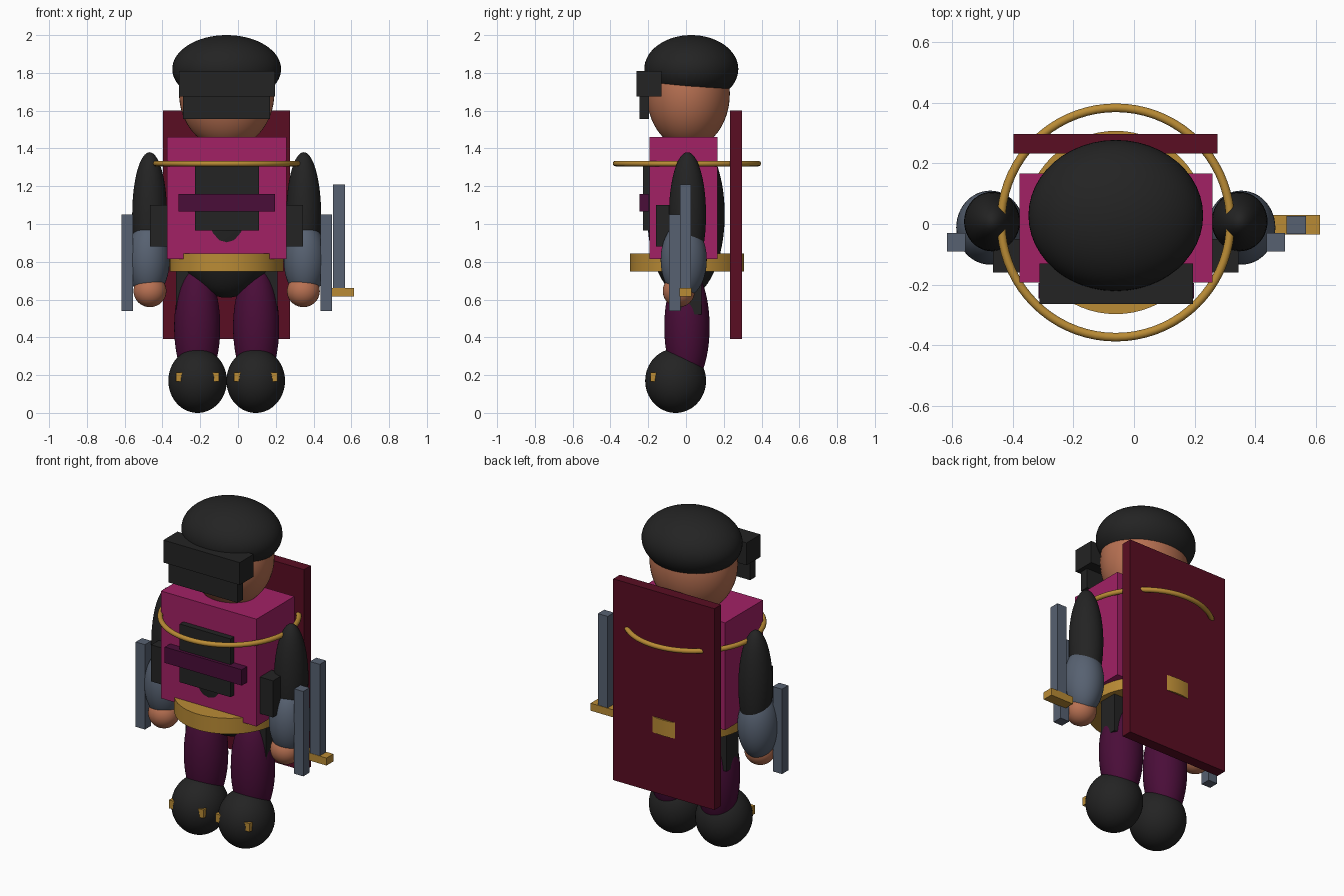
import bpy, bmesh, math
from mathutils import Matrix, Vector

if "Cube" in bpy.data.objects:
    bpy.data.objects.remove(bpy.data.objects["Cube"])

CX = -0.06  # body midline


def material(name, rgb):
    m = bpy.data.materials.new(name)
    m.diffuse_color = (*rgb, 1)
    m.use_nodes = True
    m.node_tree.nodes["Principled BSDF"].inputs["Base Color"].default_value = m.diffuse_color
    return m


BLACK = material("black", (0.017, 0.017, 0.017))
MAGENTA = material("magenta", (0.36, 0.015, 0.13))
PURPLE = material("dark purple", (0.068, 0.004, 0.04))
MAROON = material("maroon", (0.10, 0.004, 0.016))
GOLD = material("gold", (0.49, 0.26, 0.036))
SLATE = material("slate", (0.095, 0.12, 0.165))
SKIN = material("skin", (0.48, 0.165, 0.085))


def finish(name, bm, mat, smooth=False):
    bmesh.ops.recalc_face_normals(bm, faces=bm.faces)
    me = bpy.data.meshes.new(name)
    bm.to_mesh(me)
    bm.free()
    me.materials.append(mat)
    ob = bpy.data.objects.new(name, me)
    bpy.context.collection.objects.link(ob)
    if smooth:
        bpy.ops.object.select_all(action='DESELECT')
        ob.select_set(True)
        bpy.context.view_layer.objects.active = ob
        bpy.ops.object.shade_smooth_by_angle(angle=math.radians(40))
    return ob


def box(name, mat, xs, ys, zs):
    lo, hi = Vector((xs[0], ys[0], zs[0])), Vector((xs[1], ys[1], zs[1]))
    bm = bmesh.new()
    bmesh.ops.create_cube(bm, size=1, matrix=Matrix.Translation((lo + hi) / 2)
                          @ Matrix.Diagonal((*(hi - lo), 1)))
    return finish(name, bm, mat)


def ball(name, mat, centre, radii):
    bm = bmesh.new()
    bmesh.ops.create_uvsphere(bm, u_segments=48, v_segments=32, radius=1,
                              matrix=Matrix.Translation(centre) @ Matrix.Diagonal((*radii, 1)))
    return finish(name, bm, mat, True)


def side_box(name, mat, xs, ys, zs):
    # xs are distances from the midline, built on both sides
    for s, label in ((-1, "right"), (1, "left")):
        box(f"{label}_{name}", mat, sorted(CX + s * x for x in xs), ys, zs)


def side_ball(name, mat, off, y, z, radii):
    for s, label in ((-1, "right"), (1, "left")):
        ball(f"{label}_{name}", mat, (CX + s * off, y, z), radii)


# Head, cap and visor
ball("head", SKIN, (CX, 0.012, 1.69), (0.252, 0.22, 0.29))
ball("cap", BLACK, (CX, 0.028, 1.82), (0.288, 0.249, 0.18))
box("visor", BLACK, (-0.312, 0.195), (-0.263, -0.13), (1.675, 1.81))
box("face_mask", BLACK, (-0.29, 0.17), (-0.246, -0.195), (1.555, 1.68))

# Torso, vest and chest gear
ball("torso", BLACK, (CX, 0, 1.05), (0.29, 0.205, 0.44))
box("vest", MAGENTA, (-0.377, 0.258), (-0.193, 0.167), (0.815, 1.46))
box("chest_plate", BLACK, (-0.228, 0.11), (-0.228, -0.18), (0.965, 1.315))
box("chest_strap", PURPLE, (-0.315, 0.197), (-0.246, -0.195), (1.065, 1.16))
side_box("pouch", BLACK, (0.24, 0.405), (-0.16, -0.05), (0.88, 1.10))
side_box("holster", BLACK, (0.18, 0.268), (-0.03, 0.082), (0.52, 0.76))

# Belt
bm = bmesh.new()
bmesh.ops.create_cone(bm, cap_ends=True, segments=64, radius1=0.302, radius2=0.302,
                      depth=0.095, matrix=Matrix.Translation((CX, 0.005, 0.797)))
finish("belt", bm, GOLD, True)

# Shoulder ring: a small circle spun about the body axis
bm = bmesh.new()
axis = Vector((CX, 0.005, 1.32))
ring = bmesh.ops.create_circle(bm, segments=14, radius=0.0145,
                               matrix=Matrix.Translation(axis + Vector((0.378, 0, 0)))
                               @ Matrix.Rotation(math.pi / 2, 4, 'X'))
bmesh.ops.spin(bm, geom=ring["verts"] + list(bm.edges), cent=axis, axis=(0, 0, 1),
               angle=math.tau, steps=72, use_merge=True)
bmesh.ops.remove_doubles(bm, verts=bm.verts, dist=1e-4)
finish("shoulder_ring", bm, GOLD, True)

# Cape panel
box("cape", MAROON, (-0.397, 0.276), (0.233, 0.297), (0.39, 1.60))

# Arms
side_ball("upper_arm", BLACK, 0.408, 0.008, 1.05, (0.092, 0.098, 0.33))
side_ball("forearm", SLATE, 0.414, -0.012, 0.81, (0.112, 0.122, 0.2))
side_ball("hand", SKIN, 0.406, -0.038, 0.645, (0.087, 0.085, 0.085))
side_box("arm_blade", SLATE, (0.496, 0.557), (-0.09, -0.03), (0.54, 1.05))

# Legs, boots and boot straps
side_ball("leg", PURPLE, 0.156, 0.005, 0.455, (0.122, 0.12, 0.32))
side_ball("boot", BLACK, 0.154, -0.055, 0.17, (0.155, 0.161, 0.17))
side_box("boot_strap", GOLD, (0.154 - 0.114, 0.154 + 0.114), (-0.187, -0.158), (0.165, 0.215))

# Sword
box("sword_blade", SLATE, (0.502, 0.567), (-0.033, 0.027), (0.645, 1.21))
box("sword_guard", GOLD, (0.46, 0.613), (-0.035, 0.03), (0.615, 0.66))
